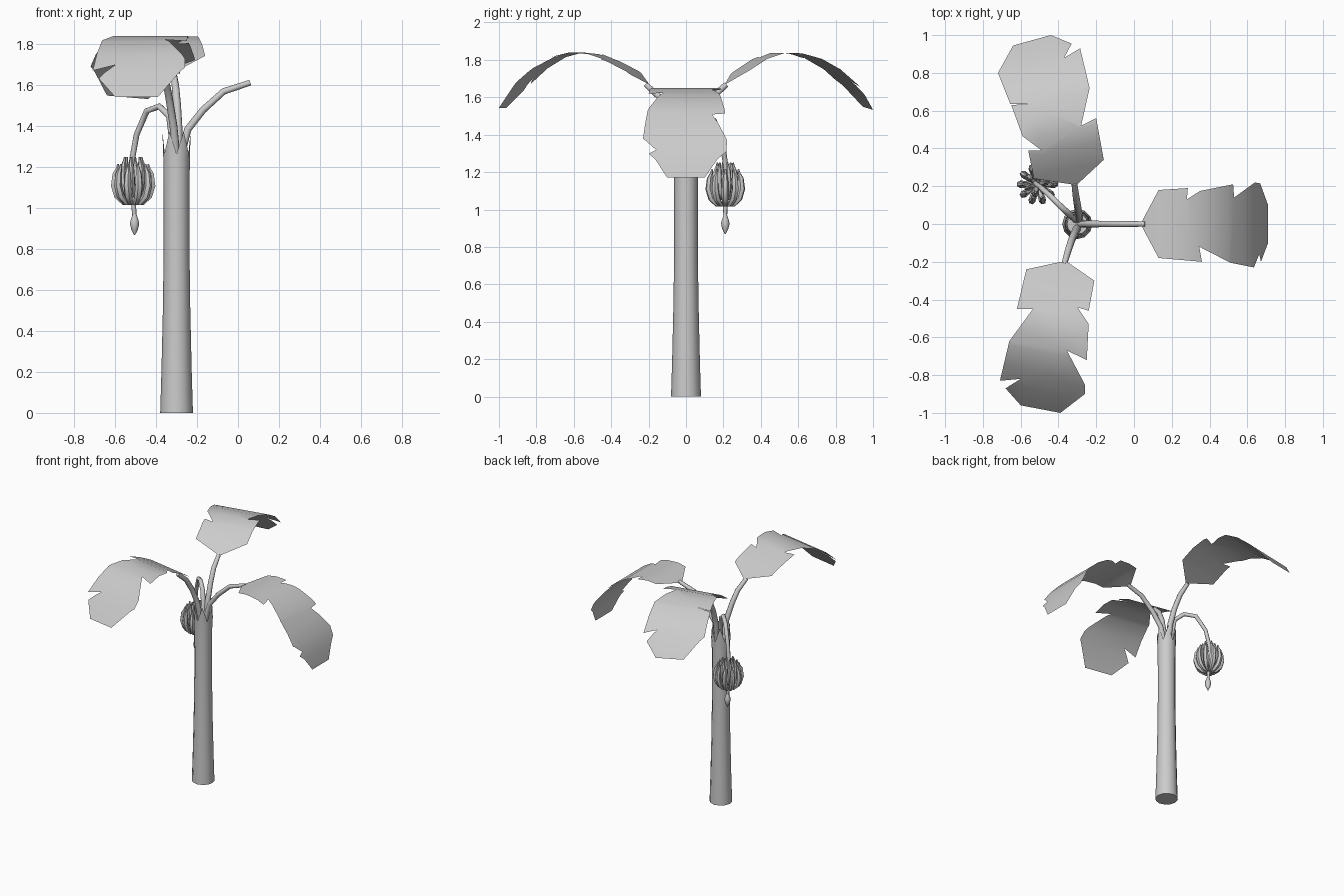
import bpy, bmesh, math
from mathutils import Vector

CX = -0.30  # trunk axis


def finish(bm, name):
    me = bpy.data.meshes.new(name)
    bm.to_mesh(me)
    bm.free()
    ob = bpy.data.objects.new(name, me)
    bpy.context.collection.objects.link(ob)
    smooth(ob, 45)
    return ob


def smooth(ob, deg):
    bpy.ops.object.select_all(action='DESELECT')
    ob.select_set(True)
    bpy.context.view_layer.objects.active = ob
    if ob.type == 'CURVE':
        bpy.ops.object.convert(target='MESH')
    bpy.ops.object.shade_smooth_by_angle(angle=math.radians(deg))


def tubes(name, paths, res=2):
    """Each path is a list of (x, y, z, radius)."""
    cu = bpy.data.curves.new(name, 'CURVE')
    cu.dimensions = '3D'
    cu.bevel_depth = 1.0
    cu.bevel_resolution = res
    cu.use_fill_caps = True
    for path in paths:
        sp = cu.splines.new('POLY')
        sp.points.add(len(path) - 1)
        for p, (x, y, z, r) in zip(sp.points, path):
            p.co = (x, y, z, 1)
            p.radius = r
    ob = bpy.data.objects.new(name, cu)
    bpy.context.collection.objects.link(ob)
    smooth(ob, 50)


def lathe(name, profile, x, y, n, spikes=None):
    bm = bmesh.new()
    rings = []
    for k, (r, z) in enumerate(profile):
        ring = []
        for i in range(n):
            a = 2 * math.pi * i / n
            h = spikes if spikes and k == len(profile) - 1 and i % 2 else 0
            ring.append(bm.verts.new((x + r * math.cos(a), y + r * math.sin(a), z - h)))
        rings.append(ring)
    for a, b in zip(rings, rings[1:]):
        for i in range(n):
            j = (i + 1) % n
            bm.faces.new((a[i], a[j], b[j], b[i]))
    bm.faces.new(rings[0][::-1])
    if not spikes:
        bm.faces.new(rings[-1])
    return finish(bm, name)


def leaf(name, direction, profile, outline):
    """Cut a flat plan outline across its length, then bend it to the (r, z) profile."""
    d = Vector((direction[0], direction[1], 0)).normalized()
    o = Vector((CX, 0, 0))
    bm = bmesh.new()
    f = bm.faces.new([bm.verts.new((x, y, 0)) for x, y in outline])
    f.normal_update()
    if f.normal.z < 0:
        f.normal_flip()
    bmesh.ops.triangulate(bm, faces=bm.faces[:])
    for r, _ in profile[1:-1]:
        bmesh.ops.bisect_plane(bm, geom=bm.verts[:] + bm.edges[:] + bm.faces[:],
                               plane_co=o + d * r, plane_no=d, dist=1e-5)
    for v in bm.verts:
        r = (v.co - o).dot(d)
        for (r0, z0), (r1, z1) in zip(profile, profile[1:]):
            if r <= r1 or r1 == profile[-1][0]:
                v.co.z = z0 + (z1 - z0) * (r - r0) / (r1 - r0)
                break
    finish(bm, name)


# trunk with torn, spiky top
lathe("trunk", [(0.08, 0), (0.074, 0.2), (0.067, 0.5), (0.063, 0.8), (0.063, 1.05),
                (0.065, 1.25), (0.069, 1.375)], CX, 0, 12, spikes=0.11)
# closed core inside the spikes
lathe("trunk_core", [(0.062, 1.2), (0.055, 1.25)], CX, 0, 12)

# leaf blades
leaf("leaf_right", (1, 0),
     [(0.34, 1.61), (0.43, 1.64), (0.50, 1.65), (0.60, 1.64), (0.70, 1.605), (0.80, 1.54),
      (0.88, 1.455), (0.94, 1.37), (0.985, 1.27), (1.01, 1.17)],
     [(0.045, -0.02), (0.13, -0.18), (0.36, -0.20), (0.345, -0.12), (0.51, -0.205),
      (0.635, -0.23), (0.663, -0.16), (0.672, -0.20), (0.71, -0.10), (0.71, 0.10),
      (0.668, 0.215), (0.64, 0.22), (0.53, 0.14), (0.525, 0.21), (0.35, 0.175),
      (0.28, 0.13), (0.285, 0.19), (0.13, 0.18), (0.045, 0.02)])
leaf("leaf_back", (-0.2, 0.98),
     [(0.20, 1.665), (0.30, 1.74), (0.40, 1.805), (0.50, 1.838), (0.60, 1.835),
      (0.70, 1.805), (0.80, 1.75), (0.90, 1.665), (1.01, 1.53)],
     [(-0.30, 0.21), (-0.16, 0.34), (-0.20, 0.56), (-0.28, 0.52), (-0.235, 0.72),
      (-0.285, 0.93), (-0.37, 0.88), (-0.33, 0.955), (-0.44, 1.0), (-0.64, 0.945),
      (-0.72, 0.80), (-0.655, 0.635), (-0.54, 0.635), (-0.65, 0.63), (-0.59, 0.465),
      (-0.49, 0.39), (-0.56, 0.39), (-0.53, 0.24), (-0.33, 0.21)])
leaf("leaf_front", (-0.19, -0.98),
     [(0.20, 1.665), (0.30, 1.74), (0.40, 1.79), (0.50, 1.83), (0.60, 1.84),
      (0.70, 1.815), (0.80, 1.755), (0.90, 1.665), (1.01, 1.53)],
     [(-0.355, -0.20), (-0.21, -0.30), (-0.24, -0.46), (-0.30, -0.44), (-0.24, -0.53),
      (-0.25, -0.72), (-0.355, -0.67), (-0.26, -0.85), (-0.26, -0.90), (-0.39, -1.0),
      (-0.60, -0.96), (-0.68, -0.87), (-0.60, -0.82), (-0.71, -0.83), (-0.66, -0.62),
      (-0.535, -0.45), (-0.62, -0.45), (-0.57, -0.24), (-0.385, -0.20)])

# leaf stems
tubes("leaf_stems", [
    [(-0.29, 0, 1.22, 0.02), (-0.245, 0, 1.385, 0.018), (-0.17, 0, 1.48, 0.017),
     (-0.07, 0, 1.57, 0.016), (0.06, 0, 1.613, 0.014)],
    [(-0.29, 0.02, 1.22, 0.022), (-0.292, 0.05, 1.40, 0.02), (-0.298, 0.09, 1.51, 0.019),
     (-0.306, 0.14, 1.60, 0.018), (-0.316, 0.215, 1.668, 0.015)],
    [(-0.30, -0.02, 1.22, 0.022), (-0.315, -0.05, 1.40, 0.02), (-0.332, -0.09, 1.51, 0.019),
     (-0.348, -0.14, 1.60, 0.018), (-0.37, -0.215, 1.668, 0.015)]])

# drooping fruit stalk
FX, FY = -0.512, 0.21
tubes("fruit_stalk", [[
    (-0.305, 0.02, 1.22, 0.018), (-0.335, 0.045, 1.45, 0.017), (-0.385, 0.09, 1.497, 0.016),
    (-0.445, 0.15, 1.475, 0.015), (-0.495, 0.195, 1.36, 0.014), (-0.522, 0.215, 1.21, 0.014),
    (FX, FY, 1.06, 0.014), (FX + 0.007, FY, 0.94, 0.009)]])

# bananas curving outward and up, in two tiers
fingers = []
for count, scale, lift, turn in ((10, 1.0, 0.0, 0.0), (6, 0.58, 0.035, 0.3)):
    for i in range(count):
        a = 2 * math.pi * i / count + turn
        fingers.append([(FX + scale * r * math.cos(a), FY + scale * r * math.sin(a), z + lift, w)
                        for r, z, w in ((0.012, 1.025, 0.008), (0.045, 1.027, 0.015),
                                        (0.077, 1.06, 0.019), (0.092, 1.11, 0.019),
                                        (0.088, 1.165, 0.015), (0.077, 1.195, 0.008),
                                        (0.073, 1.215, 0.005))])
tubes("bananas", fingers, 1)

# flower bud at the stalk end
lathe("flower_bud", [(0.008, 0.975), (0.018, 0.945), (0.023, 0.925), (0.016, 0.895),
                     (0.002, 0.868)][::-1], FX + 0.007, FY, 8)
